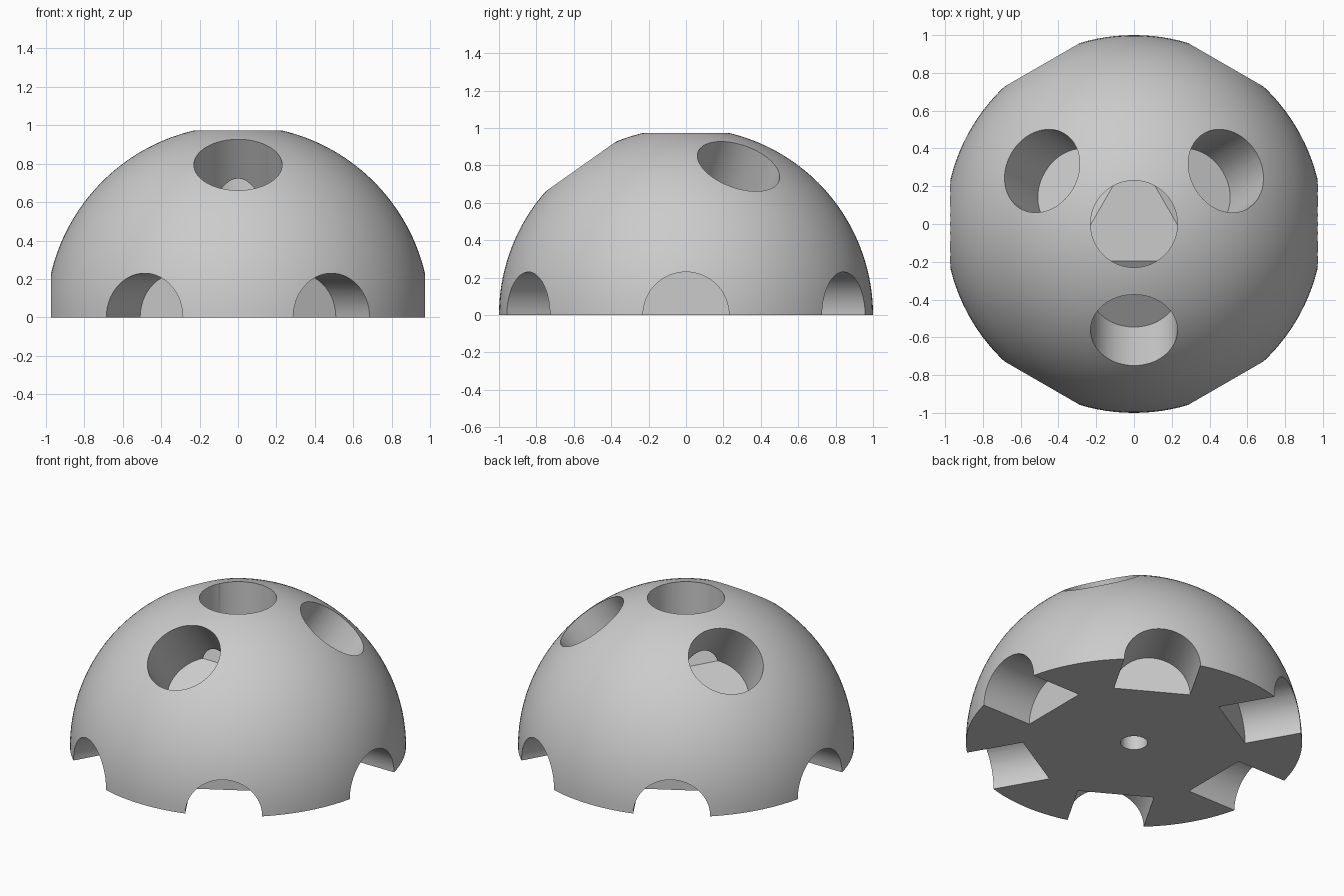
import bpy
import bmesh
from math import radians, cos, sin, atan, sqrt
from mathutils import Vector

default = bpy.data.objects.get("Cube")
if default:
    bpy.data.objects.remove(default, do_unlink=True)

RADIUS = 1.0
HOLE_RADIUS = 0.23
HOLE_FLOOR = 0.62      # distance from the centre to each socket floor
PIN_RADIUS = 0.08

# Plain grey material
grey = bpy.data.materials.new("light grey")
grey.use_nodes = True
colour = (0.6, 0.6, 0.6, 1)
grey.diffuse_color = colour
grey.node_tree.nodes["Principled BSDF"].inputs["Base Color"].default_value = colour

# Solid half ball with a flat base
mesh = bpy.data.meshes.new("half_ball")
bm = bmesh.new()
bmesh.ops.create_uvsphere(bm, u_segments=128, v_segments=64, radius=RADIUS)
cut = bmesh.ops.bisect_plane(bm, geom=bm.verts[:] + bm.edges[:] + bm.faces[:],
                             plane_co=(0, 0, 0), plane_no=(0, 0, -1), clear_outer=True)
bmesh.ops.holes_fill(bm, edges=[e for e in bm.edges if e.is_boundary])
bmesh.ops.recalc_face_normals(bm, faces=bm.faces[:])
bm.to_mesh(mesh)
bm.free()
half_ball = bpy.data.objects.new("half_ball", mesh)
bpy.context.collection.objects.link(half_ball)
mesh.materials.append(grey)
bpy.context.view_layer.objects.active = half_ball
half_ball.select_set(True)


def drill(direction, start, end, radius):
    """Cut a round hole along a direction, between two distances from the centre."""
    axis = Vector(direction).normalized()
    bpy.ops.mesh.primitive_cylinder_add(
        vertices=64, radius=radius, depth=end - start,
        location=axis * (start + end) / 2,
        rotation=axis.to_track_quat('Z', 'Y').to_euler())
    cutter = bpy.context.object
    cutter.hide_render = True
    bpy.context.view_layer.objects.active = half_ball
    mod = half_ball.modifiers.new("hole", 'BOOLEAN')
    mod.operation = 'DIFFERENCE'
    mod.solver = 'EXACT'
    mod.object = cutter
    bpy.ops.object.modifier_apply(modifier=mod.name)
    bpy.data.objects.remove(cutter, do_unlink=True)


def heading(azimuth, elevation):
    return (cos(azimuth) * cos(elevation), sin(azimuth) * cos(elevation), sin(elevation))


# Six half sockets around the rim
for i in range(6):
    drill(heading(radians(60 * i), 0), HOLE_FLOOR, 1.2, HOLE_RADIUS)

# Three sloping sockets and one on top
for i in range(3):
    drill(heading(radians(120 * i - 90), atan(sqrt(2))), HOLE_FLOOR, 1.2, HOLE_RADIUS)
drill((0, 0, 1), HOLE_FLOOR, 1.2, HOLE_RADIUS)

# Small blind pin hole in the base
drill((0, 0, 1), -0.2, 0.25, PIN_RADIUS)

# Smooth shading with crisp rims
bpy.ops.object.select_all(action='DESELECT')
half_ball.select_set(True)
bpy.context.view_layer.objects.active = half_ball
bpy.ops.object.shade_smooth_by_angle(angle=radians(30))
